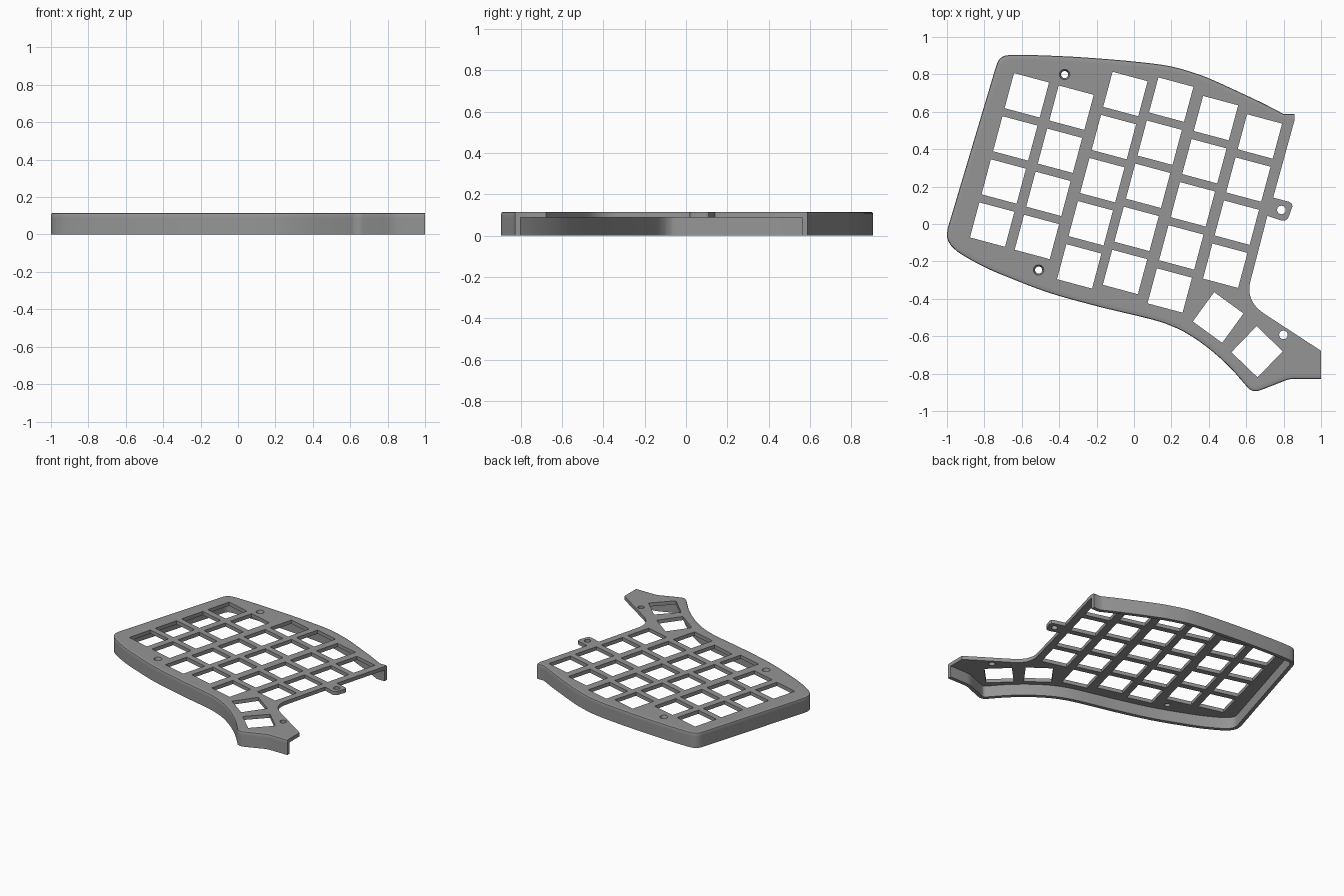
import bpy, bmesh, math
from mathutils import Vector

if "Cube" in bpy.data.objects:
    bpy.data.objects.remove(bpy.data.objects["Cube"])

TOP, UNDER, WALL = 0.115, 0.087, 0.028   # plate top, plate underside, skirt thickness
KEY, PITCH = 0.194, 0.2385               # key opening and row spacing
TILT = math.radians(-15)


def spline(pts, n=5):
    """Smooth curve through the points."""
    p = [Vector(q) for q in pts]
    p = [p[0]] + p + [p[-1]]
    out = []
    for a, b, c, d in zip(p, p[1:], p[2:], p[3:]):
        for i in range(n):
            t = i / n
            out.append(0.5 * (2 * b + (c - a) * t + (2 * a - 5 * b + 4 * c - d) * t * t
                              + (3 * b - a - 3 * c + d) * t ** 3))
    return out + [p[-1]]


def inset(path, dist):
    """Offset an open path to its left with mitred corners."""
    out = []
    for i, p in enumerate(path):
        dirs = []
        if i > 0:
            dirs.append((p - path[i - 1]).normalized())
        if i < len(path) - 1:
            dirs.append((path[i + 1] - p).normalized())
        norms = [Vector((-d.y, d.x)) for d in dirs]
        m = sum(norms, Vector((0, 0))).normalized()
        out.append(p + m * (dist / max(0.5, m.dot(norms[0]))))
    return out


def square(cx, cy, ang):
    h = KEY / 2
    c, s = math.cos(ang), math.sin(ang)
    return [Vector((cx + c * x - s * y, cy + s * x + c * y))
            for x, y in ((-h, -h), (h, -h), (h, h), (-h, h))]


def circle(cx, cy, r, n=24):
    return [Vector((cx + r * math.cos(2 * math.pi * i / n),
                    cy + r * math.sin(2 * math.pi * i / n))) for i in range(n)]


# Edge that carries the skirt: back curve, left side, front curve
back = spline([(0.80, 0.588), (0.68, 0.65), (0.563, 0.705), (0.45, 0.757), (0.35, 0.798),
               (0.19, 0.844), (-0.024, 0.871), (-0.29, 0.892), (-0.505, 0.902),
               (-0.62, 0.904), (-0.676, 0.902), (-0.706, 0.892), (-0.727, 0.87), (-0.74, 0.835)])
front = spline([(-0.995, -0.02), (-1.0, -0.065), (-0.988, -0.10), (-0.964, -0.13),
                (-0.916, -0.166), (-0.80, -0.23), (-0.665, -0.288), (-0.45, -0.369),
                (-0.184, -0.443), (0.083, -0.507), (0.2, -0.545), (0.296, -0.593),
                (0.403, -0.668), (0.51, -0.764), (0.60, -0.865), (0.622, -0.886),
                (0.65, -0.894), (0.685, -0.885), (0.75, -0.86), (0.82, -0.833), (0.857, -0.828)])
outer = [Vector((0.857, 0.588))] + back + front + [Vector((1.0, -0.828))]
inner = inset(outer, WALL)

# Open right-hand edge with the neck curve and the screw tab
right = [Vector((1.0, -0.678))]
right += spline([(0.70, -0.482), (0.66, -0.45), (0.632, -0.412), (0.618, -0.37),
                 (0.617, -0.335), (0.624, -0.30)], 3)
right += [Vector(p) for p in ((0.713, 0.043), (0.79, 0.018), (0.806, 0.018), (0.82, 0.026),
                              (0.828, 0.04), (0.847, 0.094), (0.844, 0.108), (0.832, 0.118),
                              (0.744, 0.141), (0.857, 0.55))]

# Key openings: top key of each column and its row count, then the thumb keys
columns = [(-0.573, 0.688, 4), (-0.334, 0.622, 4), (-0.046, 0.695, 5),
           (0.199, 0.665, 5), (0.438, 0.566, 5), (0.673, 0.468, 4)]
holes = [square(x + math.sin(TILT) * PITCH * r, y - math.cos(TILT) * PITCH * r, TILT)
         for x, y, rows in columns for r in range(rows)]
holes += [square(0.450, -0.500, math.radians(-36)), square(0.658, -0.683, math.radians(-44))]

# Screw holes, two of them countersunk
sunk = [(-0.371, 0.799), (-0.510, -0.246)]
holes += [circle(x, y, 0.019) for x, y in sunk]
holes += [circle(0.788, 0.075, 0.023), circle(0.799, -0.593, 0.023)]

bm = bmesh.new()


def add_verts(pts):
    return [bm.verts.new((p.x, p.y, UNDER)) for p in pts]


def loop_edges(vs):
    return [bm.edges.new((a, b)) for a, b in zip(vs, vs[1:] + vs[:1])]


# Flat plate with openings, plus a border strip above the skirt
vi, vo = add_verts(inner), add_verts(outer)
edges = loop_edges(vi + add_verts(right))
for h in holes:
    edges += loop_edges(add_verts(h))
bmesh.ops.triangle_fill(bm, use_beauty=True, edges=edges, normal=(0, 0, 1))
strip = [bm.faces.new((vo[i], vo[i + 1], vi[i + 1], vi[i])) for i in range(len(vo) - 1)]
bmesh.ops.recalc_face_normals(bm, faces=bm.faces[:])

# Plate thickness upward
res = bmesh.ops.extrude_face_region(bm, geom=bm.faces[:], use_keep_orig=True)
upper = [g for g in res["geom"] if isinstance(g, bmesh.types.BMVert)]
for v in upper:
    v.co.z = TOP

# Skirt downward
res = bmesh.ops.extrude_face_region(bm, geom=[f for f in strip if f.is_valid])
for g in res["geom"]:
    if isinstance(g, bmesh.types.BMVert):
        g.co.z = 0.0
for f in [f for f in strip if f.is_valid and all(abs(v.co.z - UNDER) < 1e-5 for v in f.verts)]:
    bm.faces.remove(f)

# Countersinks
for v in upper:
    for c in sunk:
        d = v.co.xy - Vector(c)
        if d.length < 0.022:
            v.co.xy = Vector(c) + d.normalized() * 0.028
bmesh.ops.recalc_face_normals(bm, faces=bm.faces[:])

# Softened top rim along the skirt
rim = {(round(p.x, 4), round(p.y, 4)) for p in outer}
rim_edges = [e for e in bm.edges if len(e.link_faces) == 2
             and all(v.co.z > TOP - 1e-4 and (round(v.co.x, 4), round(v.co.y, 4)) in rim
                     for v in e.verts)
             and e.calc_face_angle(0) > 1.0]
bmesh.ops.bevel(bm, geom=rim_edges, offset=0.009, offset_type='OFFSET', segments=2,
                profile=0.5, affect='EDGES')

mesh = bpy.data.meshes.new("keyboard_case_top")
bm.to_mesh(mesh)
bm.free()
case = bpy.data.objects.new("keyboard_case_top", mesh)
bpy.context.collection.objects.link(case)

grey = bpy.data.materials.new("grey_plastic")
grey.diffuse_color = (0.3, 0.3, 0.3, 1)
grey.use_nodes = True
grey.node_tree.nodes["Principled BSDF"].inputs["Base Color"].default_value = grey.diffuse_color
mesh.materials.append(grey)

bpy.context.view_layer.objects.active = case
case.select_set(True)
bpy.ops.object.shade_smooth_by_angle(angle=math.radians(30))
